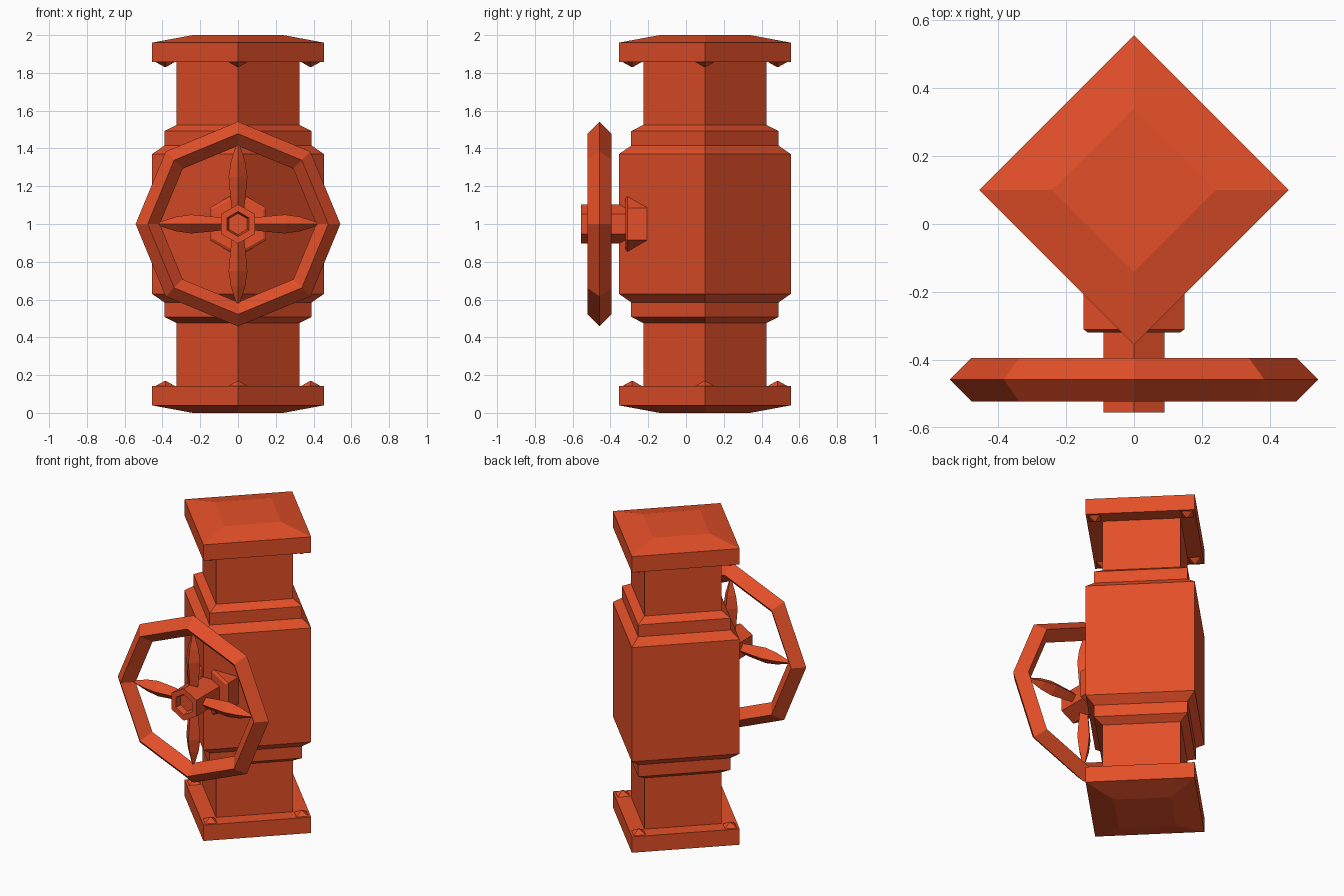
import bpy, bmesh, math
from mathutils import Matrix, Vector

cube = bpy.data.objects.get("Cube")
if cube:
    bpy.data.objects.remove(cube, do_unlink=True)

paint = bpy.data.materials.new("red_orange_paint")
colour = (0.77, 0.078, 0.021, 1)
paint.use_nodes = True
paint.diffuse_color = colour
paint.node_tree.nodes["Principled BSDF"].inputs["Base Color"].default_value = colour


def lathe(name, profile, sides, matrix, start=0.0, loop=False):
    """Turn a (radius, height) profile into a faceted solid about local z."""
    bm = bmesh.new()
    rings = []
    for r, h in profile:
        angles = [start + math.tau * i / sides for i in range(sides)]
        rings.append([bm.verts.new((r * math.cos(a), r * math.sin(a), h)) for a in angles])
    pairs = list(zip(rings, rings[1:]))
    if loop:
        pairs.append((rings[-1], rings[0]))
    else:
        bm.faces.new(rings[0])
        bm.faces.new(rings[-1])
    for a, b in pairs:
        for i in range(sides):
            j = (i + 1) % sides
            bm.faces.new((a[i], a[j], b[j], b[i]))
    bmesh.ops.remove_doubles(bm, verts=bm.verts, dist=1e-5)
    bmesh.ops.recalc_face_normals(bm, faces=bm.faces)
    bm.transform(matrix)
    mesh = bpy.data.meshes.new(name)
    bm.to_mesh(mesh)
    bm.free()
    mesh.materials.append(paint)
    obj = bpy.data.objects.new(name, mesh)
    bpy.context.collection.objects.link(obj)
    return obj


# Square valve body with end flanges, mirrored about mid height
BODY = Matrix.Translation((0, 0.1, 0))
lower = [(0.24, 0), (0.455, 0.04), (0.455, 0.143), (0.325, 0.143), (0.325, 0.475),
         (0.39, 0.508), (0.39, 0.585), (0.455, 0.63)]
upper = [(r, 2 - z) for r, z in reversed(lower)]
lathe("valve_body", lower + upper, 4, BODY)

# Pointed bolts on the inner faces of both flanges
bolt = [(0.05, 0), (0.004, 0.026)]
for end, base, flip in (("lower", 0.143, 1), ("upper", 1.857, -1)):
    for i in range(4):
        a = i * math.pi / 2
        place = Matrix.Translation((0.385 * math.cos(a), 0.1 + 0.385 * math.sin(a), base))
        lathe(f"{end}_bolt_{i + 1}", bolt, 4, place @ Matrix.Diagonal((1, 1, flip, 1)))

# Local z of the stem and handwheel points to the front
STEM = Matrix.Translation((0, 0, 1)) @ Matrix.Rotation(math.pi / 2, 4, "X")

# Hexagonal collar and stem with a hexagonal socket in its end
lathe("stem_collar", [(0.172, 0.1), (0.172, 0.31), (0.155, 0.32)], 6, STEM, math.pi / 2)
lathe("stem", [(0.104, 0.3), (0.104, 0.555), (0.066, 0.555), (0.056, 0.52)],
      6, STEM, math.pi / 2)

# Octagonal handwheel rim with a diamond section
rim = [(0.542, 0.458), (0.478, 0.522), (0.414, 0.458), (0.478, 0.394)]
lathe("handwheel_rim", rim, 8, STEM, loop=True)

# Four tapered spokes
spoke = [(0.03, 0.06), (0.04, 0.14), (0.05, 0.25), (0.038, 0.33), (0.004, 0.435)]
WHEEL = STEM @ Matrix.Translation(Vector((0, 0, 0.458)))
for i in range(4):
    turn = Matrix.Rotation(i * math.pi / 2, 4, "Z") @ Matrix.Rotation(math.pi / 2, 4, "Y")
    lathe(f"handwheel_spoke_{i + 1}", spoke, 4, WHEEL @ turn)
